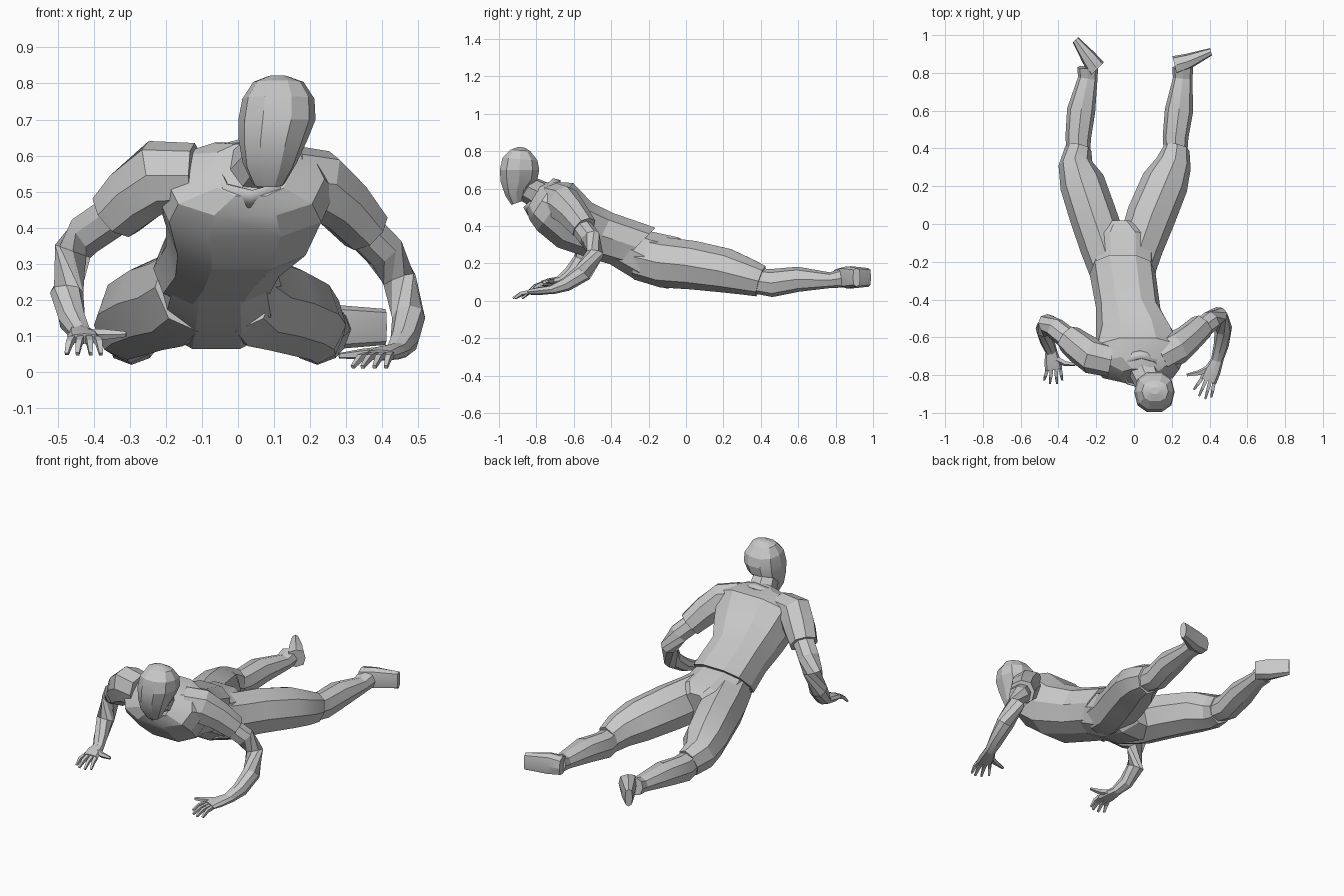
import bpy, bmesh, math
from mathutils import Vector

default_cube = bpy.data.objects.get("Cube")
if default_cube:
    bpy.data.objects.remove(default_cube, do_unlink=True)

grey = bpy.data.materials.new("plain_grey")
grey.use_nodes = True
colour = (.58, .58, .58, 1)
grey.diffuse_color = colour
grey.node_tree.nodes["Principled BSDF"].inputs["Base Color"].default_value = colour


def power(value, exponent):
    return math.copysign(abs(value) ** exponent, value)


def build(name, rings, sides=8, exponent=.85, capped=True, turn=0):
    """Skin a chain of rings; each ring is (centre, side vector, up vector)."""
    bm = bmesh.new()
    loops = []
    for centre, side, up in rings:
        loop = []
        for i in range(sides):
            angle = math.tau * (i + turn) / sides
            loop.append(bm.verts.new(centre + side * power(math.cos(angle), exponent)
                                     + up * power(math.sin(angle), exponent)))
        loops.append(loop)
    for first, second in zip(loops, loops[1:]):
        for i in range(sides):
            j = (i + 1) % sides
            bm.faces.new((first[i], first[j], second[j], second[i]))
    if capped:
        bm.faces.new(loops[0][::-1])
        bm.faces.new(loops[-1])
    bmesh.ops.recalc_face_normals(bm, faces=bm.faces)
    mesh = bpy.data.meshes.new(name)
    bm.to_mesh(mesh)
    bm.free()
    mesh.materials.append(grey)
    obj = bpy.data.objects.new(name, mesh)
    bpy.context.collection.objects.link(obj)
    bpy.ops.object.select_all(action='DESELECT')
    obj.select_set(True)
    bpy.context.view_layer.objects.active = obj
    bpy.ops.object.shade_smooth_by_angle(angle=math.radians(20))
    return obj


def slabs(name, sections, **options):
    """Sections across the body: middle x, half width, front (y, z), back (y, z)."""
    rings = []
    for x, width, front, back in sections:
        a, b = Vector((x, *front)), Vector((x, *back))
        rings.append(((a + b) / 2, Vector((width, 0, 0)), (b - a) / 2))
    return build(name, rings, **options)


def limb(name, stations, **options):
    """Stations along a limb: centre, half width, half height."""
    points = [Vector(s[0]) for s in stations]
    rings = []
    for i, (_, width, height) in enumerate(stations):
        ahead = points[min(i + 1, len(points) - 1)]
        tangent = (ahead - points[max(i - 1, 0)]).normalized()
        side = tangent.cross(Vector((0, 0, 1))).normalized()
        rings.append((points[i], side * width, side.cross(tangent) * height))
    return build(name, rings, **options)


# Shirt body, from the neck opening over the shoulders down to the hem
slabs("shirt", [
    (.035, .11, (-.855, .485), (-.765, .635)),
    (.02, .22, (-.84, .43), (-.70, .64)),
    (.02, .25, (-.80, .37), (-.60, .635)),
    (.01, .21, (-.69, .28), (-.50, .53)),
    (-.03, .17, (-.51, .22), (-.39, .475)),
    (-.06, .175, (-.37, .18), (-.16, .395)),
], sides=10, exponent=.8)

# Collar standing open around the neck
collar = slabs("collar", [
    (.03, .125, (-.845, .455), (-.67, .645)),
    (.04, .1, (-.87, .50), (-.71, .655)),
], capped=False)
thickness = collar.modifiers.new("thickness", 'SOLIDIFY')
thickness.thickness = .01

# Hips
slabs("trouser_seat", [
    (-.05, .15, (-.44, .21), (-.32, .42)),
    (-.055, .175, (-.27, .105), (-.18, .375)),
    (-.06, .18, (-.10, .058), (-.04, .345)),
    (-.07, .08, (-.01, .10), (.02, .31)),
], sides=10)

# Neck and head
limb("neck", [((.09, -.87, .61), .07, .07), ((.03, -.72, .53), .088, .088)])
slabs("head", [
    (.085, .045, (-.935, .512), (-.87, .535)),
    (.088, .075, (-.968, .56), (-.845, .60)),
    (.097, .095, (-.995, .635), (-.79, .65)),
    (.108, .107, (-1, .70), (-.78, .70)),
    (.112, .1, (-.985, .765), (-.79, .75)),
    (.112, .07, (-.94, .808), (-.83, .80)),
    (.11, .025, (-.90, .822), (-.865, .82)),
], sides=10)

# Trouser legs
limb("left_thigh", [
    ((0, -.25, .235), .11, .125),
    ((.035, -.12, .205), .12, .135),
    ((.09, .04, .19), .13, .13),
    ((.165, .22, .16), .125, .118),
    ((.21, .32, .13), .095, .1),
    ((.225, .40, .105), .07, .085)], exponent=1)
limb("right_thigh", [
    ((-.12, -.25, .235), .115, .125),
    ((-.16, -.12, .205), .125, .135),
    ((-.215, .04, .19), .125, .13),
    ((-.275, .22, .16), .12, .118),
    ((-.31, .32, .13), .09, .1),
    ((-.295, .40, .105), .07, .085)], exponent=1)

# Shins, knees on the ground and ankles lifted
for name, knee, calf, ankle in (("left_shin", .22, .238, .258),
                                ("right_shin", -.295, -.28, -.245)):
    limb(name, [((knee, .34, .11), .06, .065),
                ((knee, .46, .095), .068, .075),
                ((calf, .60, .115), .075, .067),
                ((ankle, .77, .11), .052, .042),
                ((ankle, .83, .12), .055, .05)])

# Feet, turned outwards with the soles facing back
for name, sole, path in (
        ("left_foot", (-.23, .97, 0), [(.215, .84), (.285, .86), (.408, .912)]),
        ("right_foot", (.71, .71, 0), [(-.195, .82), (-.24, .88), (-.31, .975)])):
    build(name, [(Vector((x, y, .125)), Vector((0, 0, wide)), Vector(sole) * deep)
                 for (x, y), wide, deep in zip(path, (.05, .06, .05),
                                               (.05, .042, .02))], exponent=.65)

# Sleeves
limb("left_sleeve", [
    ((.14, -.70, .53), .09, .1),
    ((.225, -.655, .52), .09, .098),
    ((.29, -.605, .465), .077, .082),
    ((.355, -.545, .39), .07, .068)])
limb("right_sleeve", [
    ((-.12, -.72, .545), .09, .09),
    ((-.22, -.70, .545), .095, .1),
    ((-.285, -.655, .49), .087, .09),
    ((-.34, -.61, .435), .077, .077)])

# Bare arms
limb("left_arm", [
    ((.32, -.58, .42), .055, .055),
    ((.405, -.515, .335), .055, .055),
    ((.448, -.485, .255), .046, .047),
    ((.473, -.55, .15), .046, .05),
    ((.462, -.64, .088), .04, .038),
    ((.44, -.72, .058), .032, .025)])
limb("right_arm", [
    ((-.32, -.63, .45), .06, .06),
    ((-.415, -.555, .385), .058, .06),
    ((-.458, -.525, .335), .048, .052),
    ((-.475, -.555, .22), .046, .047),
    ((-.46, -.62, .145), .038, .038),
    ((-.435, -.68, .105), .03, .024)])


def hand(name, wrist, knuckles, across, tips, thumb_tip, drop):
    """Flat palm, four bent fingers and a thumb."""
    wrist, knuckles, across = Vector(wrist), Vector(knuckles), Vector(across)
    middle = wrist.lerp(knuckles, .6)
    limb(name + "_palm", [(wrist, .029, .023), (middle, .044, .022),
                          (knuckles, .046, .015)])
    for i, (x, y) in enumerate(tips):
        root = knuckles + across * (i - 1.5) * .023
        tip = Vector((x, y, knuckles.z - drop))
        bend = root.lerp(tip, .5) + Vector((0, 0, .01))
        limb(f"{name}_finger_{i + 1}", [(root, .013, .013), (bend, .012, .012),
                                        (tip, .007, .007)],
             sides=4, exponent=1, turn=.5)
    root, tip = wrist.lerp(knuckles, .35), Vector(thumb_tip)
    limb(name + "_thumb", [(root, .018, .018),
                           (root.lerp(tip, .55) + Vector((0, -.012, 0)), .015, .015),
                           (tip, .008, .008)], sides=5)


hand("left_hand", (.45, -.70, .062), (.392, -.83, .047), (-.9, .4, 0),
     [(.41, -.915), (.378, -.925), (.345, -.91), (.318, -.875)],
     (.28, -.80, .045), .033)
hand("right_hand", (-.44, -.665, .11), (-.425, -.77, .092), (1, .1, 0),
     [(-.475, -.825), (-.445, -.843), (-.408, -.843), (-.38, -.825)],
     (-.31, -.745, .105), .042)
